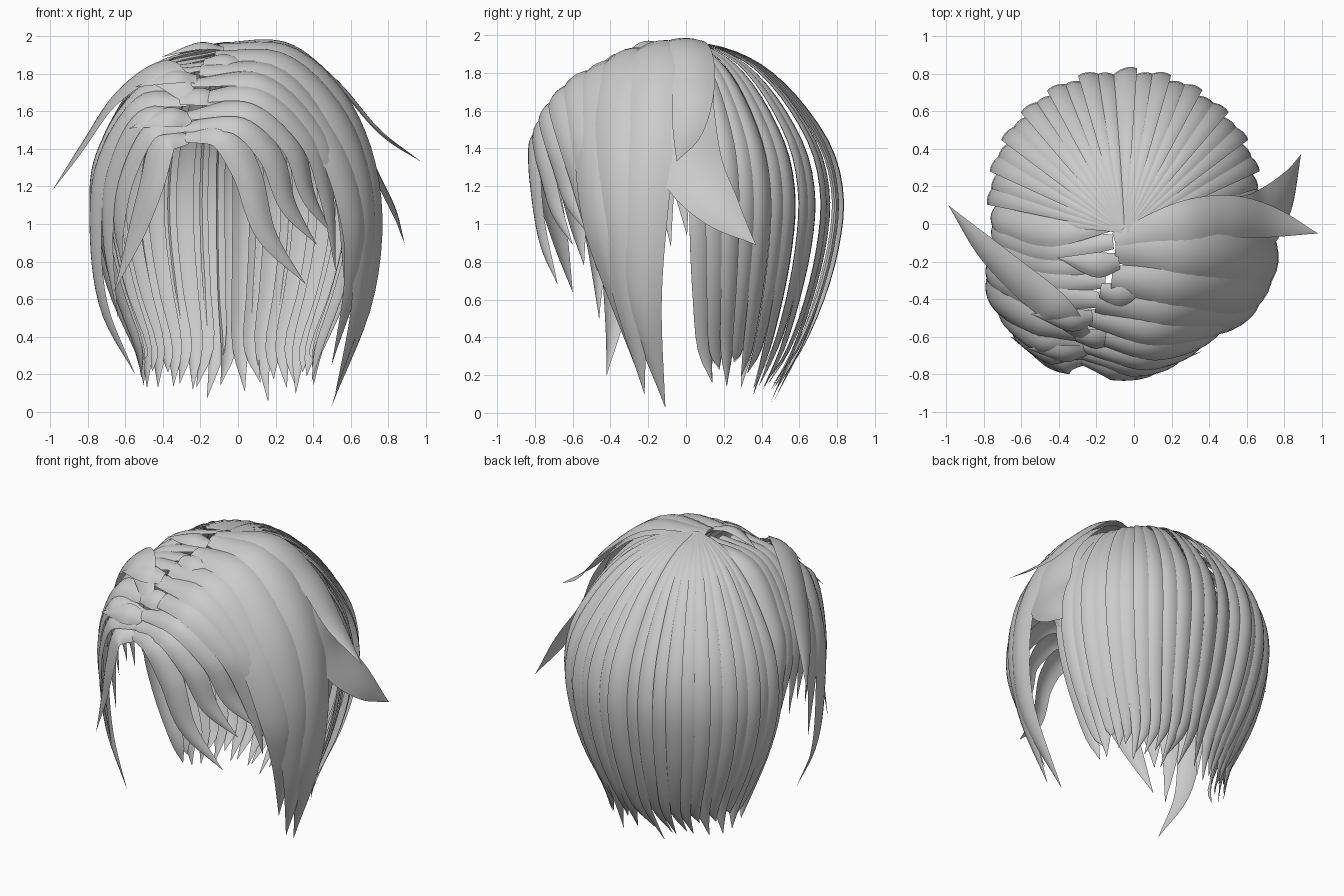
import bpy, math, random
from mathutils import Vector

random.seed(4)
grey = bpy.data.materials.new("hair grey")
grey.diffuse_color = (0.6, 0.6, 0.6, 1)
CORE = Vector((-0.03, 0.0, 1.0))


def spline(pts, n):
    """Smooth path through (x, y, z, width) points."""
    pts = [Vector(p) for p in pts]
    ext = [2 * pts[0] - pts[1]] + pts + [2 * pts[-1] - pts[-2]]
    out = []
    for i in range(n + 1):
        s = min(i / n * (len(pts) - 1), len(pts) - 1.0001)
        k, t = int(s), s - int(s)
        a, b, c, d = ext[k:k + 4]
        out.append(0.5 * (2 * b + (c - a) * t + (2 * a - 5 * b + 4 * c - d) * t * t
                          + (3 * b - a - 3 * c + d) * t ** 3))
    return out


def lock(name, pts, bulge=0.16, tilt=0.0, n=28, m=6):
    """Tapered, outward-bulging lock of hair along a path."""
    path = spline(pts, n)
    verts, faces = [], []
    for i, p in enumerate(path):
        pos, w = p.to_3d(), max(p[3], 0.002)
        tan = (path[min(i + 1, n)].to_3d() - path[max(i - 1, 0)].to_3d()).normalized()
        out = pos - CORE
        if pos.z < 1:
            out.z *= 0.2
        out = (out - tan * out.dot(tan)).normalized()
        side = tan.cross(out)
        for j in range(m + 1):
            u = j / m * 2 - 1
            verts.append(pos + side * (u * w / 2) + out * (w * bulge * (0.5 - u * u) + tilt * u * w / 2))
    for i in range(n):
        for j in range(m):
            a = i * (m + 1) + j
            faces.append((a, a + m + 1, a + m + 2, a + 1))
    me = bpy.data.meshes.new(name)
    me.from_pydata(verts, [], faces)
    me.materials.append(grey)
    me.shade_smooth()
    ob = bpy.data.objects.new(name, me)
    bpy.context.collection.objects.link(ob)


def styled(name, width, pts, prof=(0.45, 0.95, 1, 0.9, 0.6, 0), **kw):
    """Lock whose width follows a stock taper."""
    res = []
    for i, p in enumerate(pts):
        s = i / (len(pts) - 1) * (len(prof) - 1)
        k = min(int(s), len(prof) - 2)
        res.append((*p, width * (prof[k] + (prof[k + 1] - prof[k]) * (s - k))))
    lock(name, res, **kw)


# back: locks fan out from the crown and draw in to flicked tips
PROFILE = [(1.97, 0.02), (1.93, 0.28), (1.83, 0.52), (1.65, 0.74), (1.4, 0.93), (1.15, 1.0), (0.9, 0.97),
           (0.62, 0.86)]
COUNT = 27
for i in range(COUNT):
    th = math.radians(-6 + 192 * i / (COUNT - 1))
    c, s = math.cos(th), math.sin(th)
    deep = 1.0 if i % 2 else 0.97
    eq = Vector((-0.05 + 0.71 * c * deep, 0.15 + 0.67 * s * deep))
    crown = Vector((-0.05, -0.04))
    pts = []
    for z, f in PROFILE:
        xy = crown + (eq - crown) * f
        if z < 1.15:
            xy = Vector((-0.05, 0.15)) + (eq - Vector((-0.05, 0.15))) * f
        pts.append((xy.x, xy.y, z, 0.015 + 0.118 * min(f, 1)))
    tip = random.uniform(0.02, 0.12) + 0.12 * abs(c) ** 3 + (0.06 if i % 2 else 0)
    flick = 0.05 * (1 if c > 0.1 else -1) + random.uniform(-0.02, 0.02)
    pts.append((-0.05 + 0.71 * c * 0.69, 0.15 + 0.67 * s * 0.68, 0.34, 0.085))
    pts.append((-0.05 + 0.71 * c * 0.58 + flick, 0.17 + 0.67 * s * 0.45, tip, 0))
    lock("back_lock", pts, tilt=0.28 if c > 0 else -0.28)

# right curtain: broad sweeps from the parting down the side
styled("right_curtain", 0.34, [(-0.1, -0.13, 1.95), (0.28, -0.15, 1.92), (0.58, -0.2, 1.62), (0.73, -0.24, 1.15),
                               (0.7, -0.23, 0.6), (0.5, -0.11, 0.03)])
styled("right_curtain", 0.32, [(-0.12, -0.3, 1.91), (0.25, -0.33, 1.87), (0.55, -0.37, 1.55), (0.69, -0.36, 1.1),
                               (0.66, -0.3, 0.6), (0.52, -0.22, 0.1)])
styled("right_curtain", 0.28, [(-0.2, -0.42, 1.83), (0.2, -0.48, 1.8), (0.5, -0.49, 1.45), (0.63, -0.46, 1.05),
                               (0.62, -0.38, 0.7), (0.5, -0.27, 0.25)])
styled("right_under", 0.22, [(-0.05, -0.08, 1.94), (0.28, -0.02, 1.88), (0.55, 0.03, 1.6), (0.65, 0.05, 1.3),
                             (0.65, 0.08, 1.1), (0.6, 0.1, 0.85)])

# right flicks that kick away from the head
styled("right_flick", 0.24, [(-0.1, -0.1, 1.96), (0.25, 0.0, 1.96), (0.52, 0.04, 1.76), (0.75, 0.01, 1.5),
                             (0.98, -0.05, 1.33)], bulge=0.1)
styled("right_flick", 0.38, [(-0.05, -0.12, 1.94), (0.3, -0.05, 1.9), (0.6, -0.04, 1.6), (0.72, 0.03, 1.3),
                             (0.83, 0.18, 1.08), (0.89, 0.37, 0.89)], bulge=0.1)

# right fringe
FRINGE = [
    (0.17, [(-0.28, -0.73, 1.47), (-0.08, -0.8, 1.47), (0.05, -0.81, 1.27), (0.15, -0.77, 0.95), (0.36, -0.68, 0.68)]),
    (0.16, [(-0.28, -0.7, 1.52), (0.0, -0.77, 1.54), (0.18, -0.76, 1.36), (0.27, -0.7, 1.1), (0.42, -0.6, 0.89)]),
    (0.16, [(-0.28, -0.66, 1.58), (0.05, -0.73, 1.62), (0.29, -0.69, 1.42), (0.38, -0.62, 1.15), (0.5, -0.52, 0.95)]),
    (0.19, [(-0.27, -0.58, 1.67), (0.1, -0.66, 1.7), (0.38, -0.61, 1.46), (0.48, -0.54, 1.15), (0.52, -0.47, 0.75)]),
    (0.22, [(-0.25, -0.5, 1.76), (0.13, -0.57, 1.77), (0.43, -0.54, 1.5), (0.56, -0.48, 1.15), (0.57, -0.43, 0.65)]),
]
for w, pts in FRINGE:
    styled("right_fringe", w, pts, tilt=0.15)

# left fringe and side
LEFT = [
    (0.18, [(-0.27, -0.73, 1.46), (-0.4, -0.75, 1.43), (-0.47, -0.74, 1.2), (-0.55, -0.68, 0.95), (-0.66, -0.6, 0.64)]),
    (0.15, [(-0.27, -0.7, 1.52), (-0.47, -0.7, 1.5), (-0.6, -0.63, 1.25), (-0.64, -0.58, 1.0), (-0.62, -0.54, 0.78)]),
    (0.17, [(-0.27, -0.66, 1.58), (-0.52, -0.63, 1.57), (-0.68, -0.53, 1.25), (-0.7, -0.48, 0.9), (-0.64, -0.46, 0.5)]),
    (0.2, [(-0.26, -0.6, 1.66), (-0.53, -0.52, 1.65), (-0.73, -0.42, 1.33), (-0.77, -0.38, 0.95), (-0.72, -0.38, 0.55),
           (-0.55, -0.42, 0.2)]),
    (0.2, [(-0.25, -0.5, 1.75), (-0.52, -0.4, 1.71), (-0.73, -0.3, 1.4), (-0.78, -0.27, 1.1), (-0.74, -0.27, 0.65)]),
]
for w, pts in LEFT:
    styled("left_fringe", w, pts, tilt=-0.15)
styled("left_flick", 0.22, [(-0.27, -0.6, 1.69), (-0.43, -0.45, 1.82), (-0.65, -0.27, 1.68), (-0.83, -0.1, 1.42),
                            (-0.99, 0.1, 1.18)], bulge=0.1)

# left crown: shorter locks covering the temple
for i in range(5):
    y = -0.38 + 0.085 * i
    styled("left_crown_lock", 0.17, [(-0.17 + 0.02 * i, y - 0.03 + 0.02 * i, 1.84 + 0.026 * i),
                                     (-0.44, y, 1.78 + 0.015 * i), (-0.66, y + 0.05, 1.55), (-0.75, y + 0.09, 1.28),
                                     (-0.73, y + 0.13, 0.88 + 0.06 * (i % 2))], tilt=-0.2)

# forehead seam: small overlapping tufts along the parting
for k, (x, y, z) in enumerate([(-0.11, -0.2, 1.94), (-0.15, -0.36, 1.87), (-0.25, -0.5, 1.78), (-0.28, -0.6, 1.67),
                               (-0.28, -0.68, 1.56)]):
    d = 1 if k % 2 else -1
    styled("parting_tuft", 0.15, [(x - 0.03 * d, y, z), (x + 0.1 * d, y - 0.02, z + 0.015),
                                  (x + 0.3 * d, y + 0.02, z - 0.05)], prof=(0.6, 0.9, 0))
